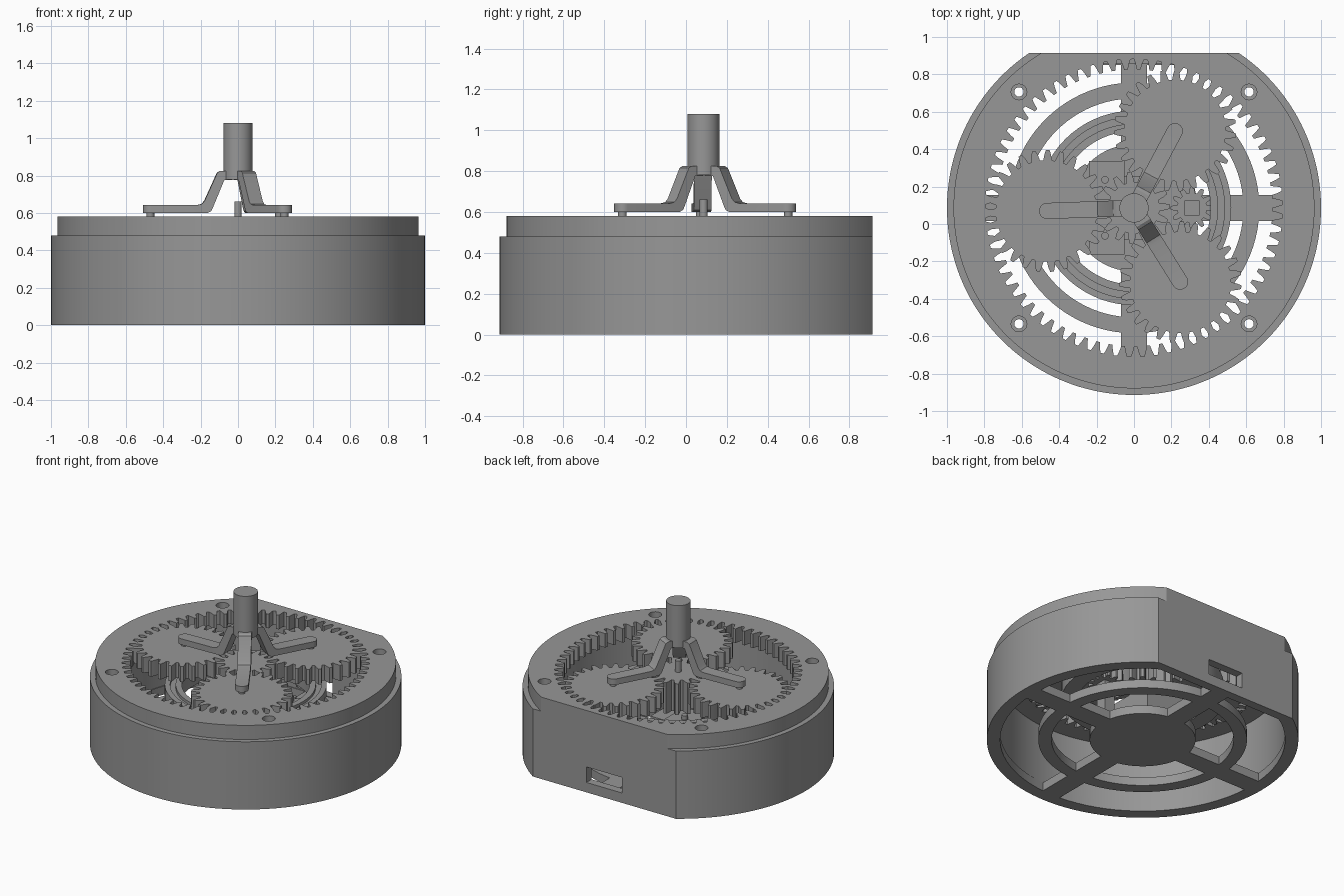
import bpy, bmesh, math
from math import sin, cos, pi, asin, radians
from mathutils import Matrix

if "Cube" in bpy.data.objects:
    bpy.data.objects.remove(bpy.data.objects["Cube"])

AXIS_Y = 0.086      # main axis of the gearbox
FLAT = 0.828        # distance from axis to the flat rear side
grey = bpy.data.materials.new("plastic_grey")
grey.diffuse_color = (0.31, 0.31, 0.31, 1)
grey.use_nodes = True
grey.node_tree.nodes["Principled BSDF"].inputs["Base Color"].default_value = grey.diffuse_color


def finish(ob):
    ob.data.materials.clear()
    ob.data.materials.append(grey)
    bpy.ops.object.select_all(action='DESELECT')
    ob.select_set(True)
    bpy.context.view_layer.objects.active = ob
    bpy.ops.object.shade_smooth_by_angle(angle=radians(25))
    return ob


def prism(name, loops, z0, z1, at=(0, 0), rot=0):
    """Extrude flat outlines (first outer, the rest holes) between two heights."""
    cu = bpy.data.curves.new(name, 'CURVE')
    cu.dimensions, cu.fill_mode = '2D', 'BOTH'
    cu.extrude = (z1 - z0) / 2
    for pts in loops:
        sp = cu.splines.new('POLY')
        sp.points.add(len(pts) - 1)
        for p, (x, y) in zip(sp.points, pts):
            p.co = (x, y, 0, 1)
        sp.use_cyclic_u = True
    tmp = bpy.data.objects.new(name + "_curve", cu)
    bpy.context.collection.objects.link(tmp)
    bpy.context.view_layer.update()
    me = bpy.data.meshes.new_from_object(tmp.evaluated_get(bpy.context.evaluated_depsgraph_get()))
    bpy.data.objects.remove(tmp)
    bm = bmesh.new()
    bm.from_mesh(me)
    bmesh.ops.remove_doubles(bm, verts=bm.verts, dist=1e-5)
    bmesh.ops.recalc_face_normals(bm, faces=bm.faces)
    bm.to_mesh(me)
    bm.free()
    me.transform(Matrix.Translation((at[0], at[1] + AXIS_Y, (z0 + z1) / 2)) @ Matrix.Rotation(rot, 4, 'Z'))
    ob = bpy.data.objects.new(name, me)
    bpy.context.collection.objects.link(ob)
    return finish(ob)


def circle(r, at=(0, 0), n=48):
    return [(at[0] + r * cos(2 * pi * i / n), at[1] + r * sin(2 * pi * i / n)) for i in range(n)]


def rect(x0, x1, y0, y1):
    return [(x0, y0), (x1, y0), (x1, y1), (x0, y1)]


def d_shape(r, flat, n=120):
    a = asin(flat / r)
    return [(r * cos(t), r * sin(t)) for t in (pi - a + (pi + 2 * a) * i / n for i in range(n + 1))]


def gear(n, r, rot=0, add=0.025, ded=0.03):
    prof = [(-.5, -ded), (-.36, -ded), (-.25, 0), (-.13, add), (.13, add), (.25, 0), (.36, -ded)]
    return [((r + d) * cos(t), (r + d) * sin(t))
            for i in range(n) for f, d in prof for t in [rot + 2 * pi * (i + f) / n]]


def sector(q, r0, r1, half=0.07, limit=9, n=20):
    """Opening between two spokes in quadrant q."""
    pts = []
    for r, order in ((r0, 1), (r1, -1)):
        a = asin(half / r)
        arc = [q * pi / 2 + a + (pi / 2 - 2 * a) * i / n for i in range(n + 1)][::order]
        pts += [(r * cos(t), min(r * sin(t), limit)) for t in arc]
    return pts


def cut(target, cutter):
    cutter.hide_render = True
    m = target.modifiers.new("cut", 'BOOLEAN')
    m.object, m.solver = cutter, 'EXACT'
    # evaluate only the boolean on flat-shaded faces, so sharp corners stay clean
    for other in target.modifiers:
        other.show_viewport = other == m
    bpy.context.view_layer.update()
    me = bpy.data.meshes.new_from_object(target.evaluated_get(bpy.context.evaluated_depsgraph_get()))
    target.modifiers.clear()
    for name in ("custom_normal", "sharp_edge", "sharp_face"):
        if name in me.attributes:
            me.attributes.remove(me.attributes[name])
    target.data = me
    bpy.data.objects.remove(cutter)
    finish(target)


# Housing wall in three bands, the middle one open at the rear port
inner, outer = d_shape(0.92, 0.77), d_shape(1, FLAT)
wall = prism("housing_wall", [outer, inner], 0, 0.48)
cut(wall, prism("port_cutter", [rect(-0.14, 0.14, 0.7, 0.9)], 0.07, 0.18))

# Spoked floor
holes = [sector(q, 0.34, 0.585) for q in range(4)]
holes += [sector(q, 0.67, 0.915, limit=0.765) for q in range(4)]
prism("spoked_floor", [inner] + holes, 0, 0.06)

# Lid with internal ring gear and counterbored screw holes
BASE = radians(2)
M = 0.77 / 69
screws = [(sx * 0.615, sy * 0.62) for sx in (-1, 1) for sy in (-1, 1)]
ring = gear(69, 0.77, BASE)
rim = d_shape(0.965, FLAT)
for name, r, z0, z1 in (("ring_gear_lid", 0.025, 0.48, 0.53), ("lid_top", 0.042, 0.53, 0.58)):
    prism(name, [rim, ring] + [circle(r, s, 24) for s in screws], z0, z1)

# Sun gear and its shaft
prism("sun_gear", [gear(15, 15 * M, BASE)], 0.36, 0.58)
prism("sun_shaft", [circle(0.02, n=20)], 0.3, 0.66)

# Planet gears, pins and carrier arms
ORBIT = 42 * M
ARM = [(0.465, 0.60), (0.165, 0.60), (0.145, 0.61), (0.135, 0.63), (0.075, 0.775), (0.03, 0.775),
       (0.03, 0.825), (0.095, 0.825), (0.112, 0.815), (0.18, 0.665), (0.195, 0.648), (0.22, 0.642),
       (0.465, 0.642)]
W = 0.043
for k in range(3):
    a = BASE + radians(60 + 120 * k)
    c = (ORBIT * cos(a), ORBIT * sin(a))
    prism(f"planet_gear_{k}", [gear(27, 27 * M)], 0.47, 0.58, c, a)
    prism(f"planet_pin_{k}", [circle(0.021, n=20)], 0.575, 0.605, c)
    bm = bmesh.new()
    f = bm.faces.new([bm.verts.new((r, -W, z)) for r, z in ARM])
    ext = bmesh.ops.extrude_face_region(bm, geom=[f])
    bmesh.ops.translate(bm, vec=(0, 2 * W, 0), verts=[v for v in ext['geom'] if isinstance(v, bmesh.types.BMVert)])
    if not any(abs(fc.normal.y) > 0.9 and fc.calc_center_median().y < 0 for fc in bm.faces):
        bm.faces.new([v for v in bm.verts if v.co.y < 0])
    # rounded arm end: replace the end face with a half circle
    end = [fc for fc in bm.faces if all(abs(v.co.x - 0.465) < 1e-5 for v in fc.verts)]
    bmesh.ops.delete(bm, geom=end, context='FACES_ONLY')
    rows = [[bm.verts.new((0.465 + W * cos(t), W * sin(t), z)) for t in
             (-pi / 2 + pi * i / 12 for i in range(13))] for z in (0.60, 0.642)]
    for i in range(12):
        bm.faces.new((rows[0][i], rows[0][i + 1], rows[1][i + 1], rows[1][i]))
    for row in rows:
        bm.faces.new(row)
    bmesh.ops.remove_doubles(bm, verts=bm.verts, dist=1e-5)
    bmesh.ops.recalc_face_normals(bm, faces=bm.faces)
    bm.transform(Matrix.Translation((0, AXIS_Y, 0)) @ Matrix.Rotation(a, 4, 'Z'))
    me = bpy.data.meshes.new(f"carrier_arm_{k}")
    bm.to_mesh(me)
    bm.free()
    arm = bpy.data.objects.new(f"carrier_arm_{k}", me)
    bpy.context.collection.objects.link(arm)
    finish(arm)

# Output shaft
prism("output_shaft", [circle(0.078)], 0.78, 1.08)

# Stepped inner drum under the gears
for r1, r0, z1 in ((0.52, 0.485, 0.42), (0.485, 0.45, 0.40), (0.45, 0.41, 0.42)):
    prism("inner_drum", [circle(r1, n=72), circle(r0, n=72)], 0.30, z1)

# Motor, mounting plate, screws and small drive gear
prism("motor_body", [rect(-0.2, 0.1, -0.17, 0.17)], 0.05, 0.30)
prism("motor_plate", [rect(-0.24, -0.05, -0.25, 0.25)], 0.30, 0.34)
for s in (-1, 1):
    prism("motor_screw", [circle(0.02, n=16)], 0.33, 0.37, (-0.155, s * 0.15))
prism("drive_gear", [gear(12, 0.10, add=0.015, ded=0.02)], 0.30, 0.38, (0.31, 0))
prism("drive_post", [rect(-0.04, 0.04, -0.04, 0.04)], 0.05, 0.42, (0.31, 0))
